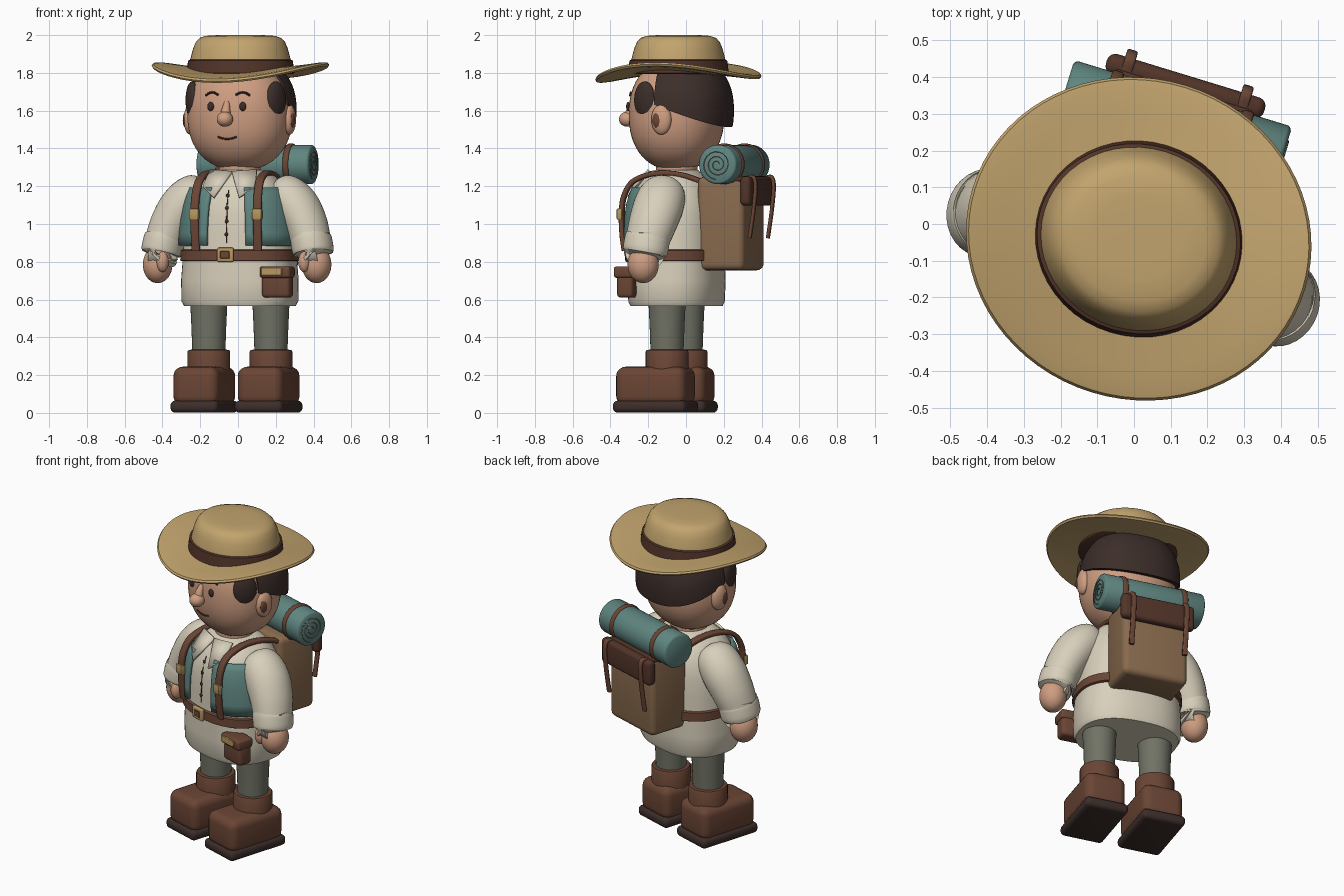
import bpy, bmesh, math
from mathutils import Vector, Matrix

if "Cube" in bpy.data.objects:
    bpy.data.objects.remove(bpy.data.objects["Cube"])

# The whole figure is modelled facing -y, then turned a little about z
PLACE = Matrix.Translation((0.01, -0.05, 0)) @ Matrix.Rotation(math.radians(-17), 4, 'Z')

def material(name, col):
    m = bpy.data.materials.new(name)
    m.diffuse_color = (*col, 1)
    m.use_nodes = True
    m.node_tree.nodes["Principled BSDF"].inputs["Base Color"].default_value = m.diffuse_color
    return m

STRAW = material("straw", (.54, .37, .155))
CREAM = material("cream_cloth", (.69, .63, .50))
SKIN = material("skin", (.62, .34, .22))
LEATHER = material("leather", (.145, .06, .035))
DARK = material("dark_brown", (.045, .027, .023))
TEAL = material("teal_cloth", (.115, .235, .215))
OLIVE = material("olive_cloth", (.165, .17, .13))
CANVAS = material("canvas", (.25, .145, .075))
BRASS = material("brass", (.47, .31, .115))
BAND = material("dark_leather", (.085, .035, .022))

def finish(name, bm, mat, angle=40):
    bmesh.ops.recalc_face_normals(bm, faces=bm.faces)
    me = bpy.data.meshes.new(name)
    bm.to_mesh(me)
    bm.free()
    me.materials.append(mat)
    me.polygons.foreach_set("use_smooth", [True] * len(me.polygons))
    me.set_sharp_from_angle(angle=math.radians(angle))
    ob = bpy.data.objects.new(name, me)
    bpy.context.collection.objects.link(ob)
    ob.matrix_world = PLACE
    return ob

def grid(name, rows, mat, closed=True, caps=True):
    """Skin a list of point rows"""
    bm = bmesh.new()
    vs = [[bm.verts.new(p) for p in r] for r in rows]
    n = len(rows[0])
    for a, b in zip(vs, vs[1:]):
        for i in range(n if closed else n - 1):
            j = (i + 1) % n
            bm.faces.new((a[i], a[j], b[j], b[i]))
    if closed and caps:
        bm.faces.new(vs[0])
        bm.faces.new(vs[-1])
    return finish(name, bm, mat)

def power(v, e):
    return math.copysign(abs(v) ** e, v)

def oval(cx, cy, z, rx, ry, p=2, n=48, a0=0, a1=2 * math.pi, ends=False):
    k = n - 1 if ends else n
    an = [a0 + (a1 - a0) * i / k for i in range(n)]
    return [(cx + rx * power(math.cos(a), 2 / p), cy + ry * power(math.sin(a), 2 / p), z) for a in an]

def loft(name, rings, mat, c=(0, 0), p=2):
    return grid(name, [oval(c[0], c[1], z, rx, ry, p) for z, rx, ry in rings], mat)

def ball(name, loc, radii, mat, turn=0, p=2, cuts=(), seg=32):
    bm = bmesh.new()
    bmesh.ops.create_uvsphere(bm, u_segments=seg, v_segments=seg * 2 // 3, radius=1)
    rot = Matrix.Rotation(turn, 3, 'Z')
    for v in bm.verts:
        v.co /= sum(abs(k) ** p for k in v.co) ** (1 / p)
        v.co = rot @ (v.co * Vector(radii)) + Vector(loc)
    for co, no in cuts:
        r = bmesh.ops.bisect_plane(bm, geom=bm.verts[:] + bm.edges[:] + bm.faces[:],
                                   plane_co=co, plane_no=no, clear_inner=True)
        bmesh.ops.edgeloop_fill(bm, edges=[e for e in r['geom_cut'] if isinstance(e, bmesh.types.BMEdge)])
    return finish(name, bm, mat)

def box(name, loc, size, mat, r=0.01, seg=3):
    bm = bmesh.new()
    bmesh.ops.create_cube(bm, size=1)
    for v in bm.verts:
        v.co = v.co * Vector(size) + Vector(loc)
    bmesh.ops.bevel(bm, geom=bm.edges[:], offset=r, segments=seg, affect='EDGES', profile=0.5)
    return finish(name, bm, mat)

def smooth_path(pts, k=5):
    """Catmull-Rom through tuples of any length"""
    q = [pts[0]] + list(pts) + [pts[-1]]
    out = []
    for a, b, c, d in zip(q, q[1:], q[2:], q[3:]):
        for i in range(k):
            t = i / k
            out.append([.5 * (2*B + (C-A)*t + (2*A-5*B+4*C-D)*t*t + (3*B-A-3*C+D)*t**3)
                        for A, B, C, D in zip(a, b, c, d)])
    return out + [list(pts[-1])]

def sweep(name, pts, mat, ref, p=2, n=20, k=5):
    """Sweep an oval along points (x, y, z, half width along ref, half depth)"""
    path = smooth_path(pts, k)
    rows = []
    for i, q in enumerate(path):
        t = Vector(path[min(i+1, len(path)-1)][:3]) - Vector(path[max(i-1, 0)][:3])
        side = (Vector(ref) - t * (Vector(ref).dot(t) / t.dot(t))).normalized()
        nor = t.cross(side).normalized()
        rows.append([Vector(q[:3]) + side * u + nor * v for u, v, _ in oval(0, 0, 0, q[3], q[4], p, n)])
    return grid(name, rows, mat)

# Tunic body
BODY = [(.567, .295, .23), (.59, .308, .24), (.70, .31, .245), (.83, .30, .24), (.95, .295, .24),
        (1.05, .285, .237), (1.13, .268, .225), (1.20, .235, .195), (1.25, .19, .155), (1.285, .12, .11)]
def body_at(z):
    for (z0, a0, b0), (z1, a1, b1) in zip(BODY, BODY[1:]):
        if z <= z1:
            t = (z - z0) / (z1 - z0)
            return a0 + (a1 - a0) * t, b0 + (b1 - b0) * t
loft("tunic", BODY, CREAM, p=2.4)
loft("belt", [(.803, .305, .246), (.808, .314, .255), (.86, .312, .253), (.865, .303, .244)], LEATHER, p=2.4)
loft("neck", [(1.2, .11, .11), (1.36, .11, .11)], SKIN)
loft("collar_band", [(1.23, .15, .14), (1.275, .135, .125), (1.285, .12, .11)], CREAM)
box("buckle", (0, -.262, .837), (.09, .022, .075), BRASS, .008)
box("buckle_hole", (0, -.272, .837), (.052, .008, .04), LEATHER, .003, 1)

# Shirt front: placket line and buttons
sweep("placket_line", [(0, -body_at(z)[1] - .001, z, .003, .003) for z in (.9, 1.0, 1.1, 1.18)], BAND, (1, 0, 0), n=6)
for z in (.945, 1.015, 1.085, 1.15):
    ball("button", (0, -body_at(z)[1] - .003, z), (.010, .007, .010), DARK, seg=12)

# Head
HC = Vector((0, 0, 1.58))
ball("head", HC, (.277, .245, .297), SKIN, p=2.25, seg=48)
def face_y(x, z):
    return -.245 * (1 - abs(x / .277) ** 2.25 - abs((z - 1.58) / .297) ** 2.25) ** (1 / 2.25)
ball("hair", (0, .035, 1.6), (.287, .262, .29), DARK, p=2.3, seg=48,
     cuts=[((0, -.035, 1.63), (0, .36, 1)), ((0, -.04, 1.6), (0, 1, 0))])
sweep("nose_bridge", [(0, -.235, 1.645, .014, .012), (0, -.255, 1.60, .024, .022), (0, -.265, 1.555, .03, .03)], SKIN, (1, 0, 0))
ball("nose", (0, -.272, 1.555), (.043, .045, .04), SKIN)
sweep("mouth", [(x, face_y(x, z) - .001, z, .005, .005) for x, z in
                ((-.052, 1.462), (-.025, 1.453), (0, 1.45), (.025, 1.453), (.052, 1.462))], BAND, (0, 0, 1), n=8)

# Hat: brim dips at front and back, sides curl up
def brim_row(t, dz):
    row = []
    for x, y, _ in oval(0, .01, 0, .473 * t, .437 * t, n=72):
        a = math.atan2(y / .437, x / .473)
        row.append((x, y, 1.812 + dz + t ** 1.6 * (-.006 + .04 * math.cos(2 * a) + .01 * math.sin(a))))
    return row
grid("hat_brim", [brim_row(t, d) for t, d in ((.4, -.012), (.6, -.012), (.8, -.012), (.93, -.012), (.985, -.01),
     (1, 0), (.985, .01), (.93, .012), (.8, .01), (.6, .008), (.4, .008))], STRAW)
loft("hat_crown", [(1.80, .277, .257), (1.87, .268, .248), (1.93, .252, .232), (1.965, .237, .217),
     (1.985, .218, .198), (1.996, .185, .167), (2.0, .12, .11), (2.0, .02, .02)], STRAW, (0, .01))
loft("hat_band", [(1.795, .278, .258), (1.80, .288, .266), (1.865, .279, .257), (1.87, .268, .248)], BAND, (0, .01))

# Roll on top of the pack
def roll(name, x0, x1, r, mat, e=.012):
    rows = [[(x, .32 + y, 1.315 + z) for y, z, _ in oval(0, 0, 0, q, q)]
            for x, q in ((x0, r - e), (x0 + e * .4, r - e * .3), (x0 + e, r), (x1 - e, r), (x1 - e * .4, r - e * .3), (x1, r - e))]
    grid(name, rows, mat)
roll("bedroll", -.31, .31, .104, TEAL)
spiral = [(.311, .32 + math.cos(a) * r, 1.315 + math.sin(a) * r, .003, .003)
          for a, r in ((i * .35, .012 + .0014 * i) for i in range(50))]
sweep("bedroll_spiral", spiral, OLIVE, (1, 0, 0), n=5, k=1)

# Backpack
box("pack_body", (0, .30, 1.0025), (.40, .26, .495), CANVAS, .035, 4)
box("pack_lid", (0, .445, 1.175), (.45, .058, .155), BAND, .024, 4)
box("pack_lid_top", (0, .34, 1.238), (.40, .2, .03), BAND, .012)

# Paired parts
for s, tag in ((-1, "_left"), (1, "_right")):
    sweep("sleeve" + tag, [(s*.19, 0, 1.205, .03, .03), (s*.205, 0, 1.195, .085, .075), (s*.25, 0, 1.16, .122, .11),
          (s*.315, -.005, 1.09, .134, .122), (s*.37, -.02, 1.0, .128, .115), (s*.405, -.038, .91, .117, .105),
          (s*.42, -.045, .855, .114, .103), (s*.421, -.046, .85, .10, .09)], CREAM, (0, 1, 0), n=32)
    sweep("cuff" + tag, [(s*.404, -.037, .925, .114, .102), (s*.405, -.038, .92, .121, .109), (s*.42, -.045, .855, .12, .108),
          (s*.421, -.046, .848, .106, .096)], CREAM, (0, 1, 0), n=32)
    ball("hand" + tag, (s*.44, -.05, .785), (.078, .083, .098), SKIN)
    ball("thumb" + tag, (s*.392, -.115, .80), (.032, .035, .055), SKIN)
    # Legs and boots
    loft("trouser_leg" + tag, [(.28, .086, .086), (.45, .092, .092), (.62, .1, .1)], OLIVE, (s*.172, 0))
    loft("boot_shaft" + tag, [(.20, .113, .113), (.325, .113, .113), (.333, .108, .108), (.335, .09, .09)], LEATHER, (s*.172, 0))
    box("boot" + tag, (s*.178, -.062, .142), (.25, .385, .205), LEATHER, .05, 5)
    box("sole" + tag, (s*.178, -.062, .033), (.265, .405, .064), DARK, .026, 4)
    # Face details
    ball("ear" + tag, (s*.275, 0, 1.553), (.032, .055, .08), SKIN)
    ball("ear_hollow" + tag, (s*.297, -.016, 1.55), (.012, .028, .04), LEATHER, seg=16)
    ball("sideburn" + tag, (s*.232, -.105, 1.655), (.034, .07, .1), DARK, turn=-s*.45)
    ball("eye" + tag, (s*.089, face_y(.089, 1.622) - .004, 1.622), (.018, .012, .024), DARK, seg=20)
    sweep("brow" + tag, [(s*x, face_y(x, z) - .003, z, .006, .006) for x, z in
          ((.048, 1.683), (.075, 1.696), (.1, 1.694), (.122, 1.68))], DARK, (0, 0, 1), n=8)
    # Collar flap
    bm = bmesh.new()
    bm.faces.new([bm.verts.new((s*x, y, z)) for x, y, z in
                  ((.0, -.15, 1.28), (.13, -.12, 1.29), (.145, -.20, 1.20), (.07, -.25, 1.145))])
    flap = finish("collar_flap" + tag, bm, CREAM)
    flap.modifiers.new("thick", 'SOLIDIFY').thickness = .014
    # Waistcoat panel following the body
    a0, a1 = (math.radians(-8), math.radians(-74))
    rows = []
    for z in (.885, .95, 1.03, 1.10, 1.15, 1.19):
        rx, ry = body_at(z)
        rows.append([(s*x, y, z) for x, y, _ in oval(0, 0, z, rx + .016, ry + .016, 2.4, 16, a0, a1, True)])
    vest = grid("waistcoat" + tag, rows, TEAL, closed=False)
    mod = vest.modifiers.new("thick", 'SOLIDIFY')
    mod.thickness, mod.offset = .02, 0
    # Shoulder straps with clips
    sweep("shoulder_strap" + tag, [(s*x, y, z, .022, .013) for x, y, z in ((.172, -.235, .86), (.173, -.247, .95),
          (.174, -.25, 1.06), (.172, -.237, 1.15), (.168, -.19, 1.225), (.163, -.10, 1.262), (.16, 0, 1.27),
          (.16, .1, 1.255), (.16, .2, 1.22))], LEATHER, (1, 0, 0), p=4)
    box("strap_clip" + tag, (s*.174, -.257, 1.052), (.052, .03, .058), BRASS, .006, 2)
    # Pack fastenings and roll bands
    sweep("pack_strap" + tag, [(s*.165, y, z, .015, .009) for y, z in ((.44, 1.245), (.475, 1.25), (.488, 1.2),
          (.478, 1.08), (.455, .925))], LEATHER, (1, 0, 0), p=4, n=16)
    roll("roll_band" + tag, s*.185 - .016, s*.185 + .016, .111, LEATHER, .006)

# Belt pouch
box("pouch", (.265, -.185, .685), (.155, .09, .15), LEATHER, .02)
box("pouch_lid", (.265, -.19, .745), (.168, .11, .06), LEATHER, .014)
box("pouch_clasp", (.25, -.246, .748), (.115, .009, .042), BRASS, .003, 1)
